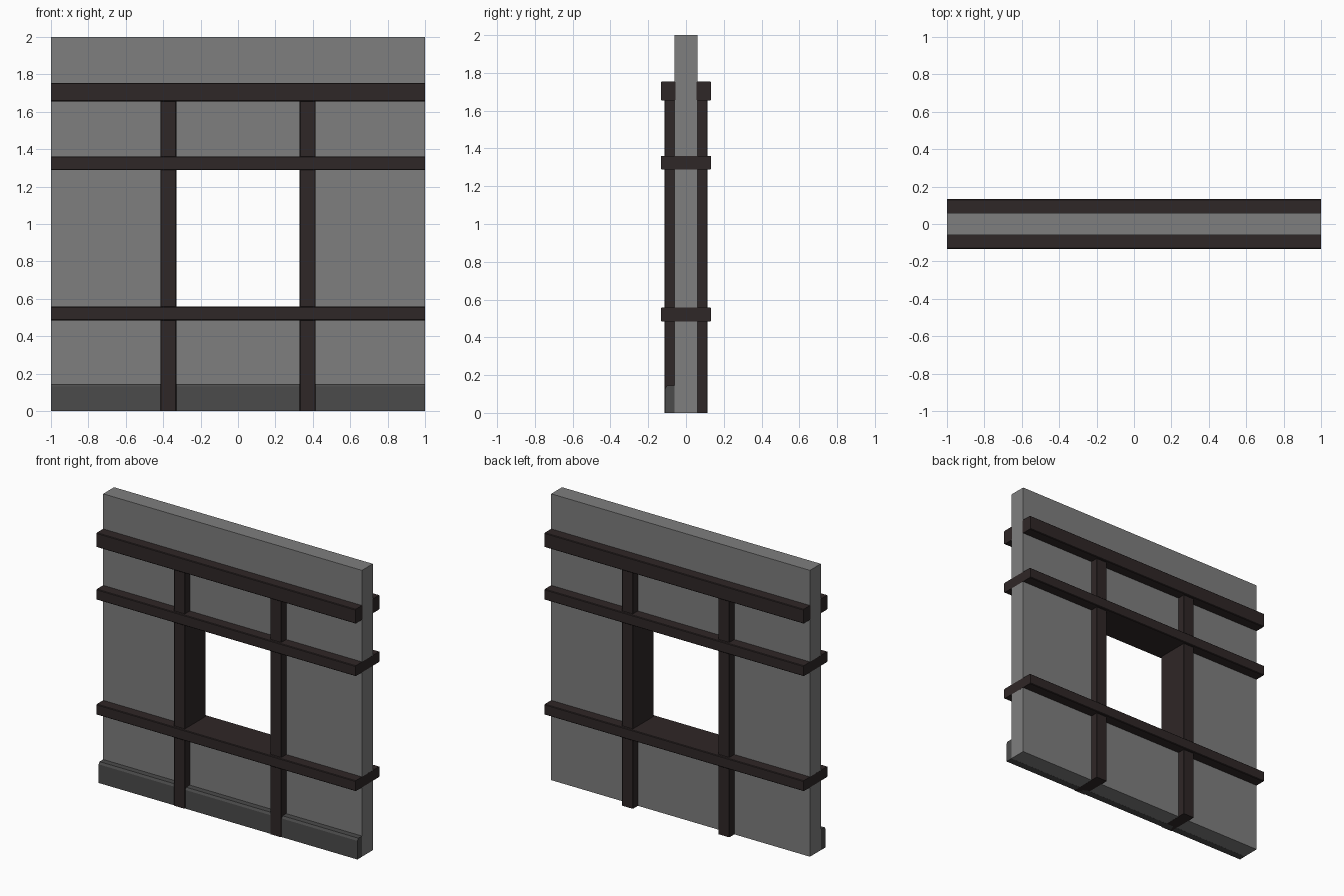
import bpy
import bmesh

if "Cube" in bpy.data.objects:
    bpy.data.objects.remove(bpy.data.objects["Cube"])


def material(name, rgb):
    m = bpy.data.materials.new(name)
    m.diffuse_color = (*rgb, 1)
    m.use_nodes = True
    m.node_tree.nodes["Principled BSDF"].inputs["Base Color"].default_value = m.diffuse_color
    return m


PLASTER = material("plaster", (0.21, 0.21, 0.21))
STONE = material("dark_stone", (0.07, 0.07, 0.07))
WOOD = material("dark_wood", (0.028, 0.02, 0.02))


def finish(name, bm, mat):
    bmesh.ops.recalc_face_normals(bm, faces=bm.faces)
    me = bpy.data.meshes.new(name)
    bm.to_mesh(me)
    bm.free()
    me.materials.append(mat)
    ob = bpy.data.objects.new(name, me)
    bpy.context.collection.objects.link(ob)
    return ob


def extrude(name, profile, axis, lo, hi, mat):
    """Extrude a 2D profile: (y, z) along x, or (x, y) along z."""
    bm = bmesh.new()
    place = (lambda a, b, t: (t, a, b)) if axis == "x" else (lambda a, b, t: (a, b, t))
    face = bm.faces.new([bm.verts.new(place(a, b, lo)) for a, b in profile])
    ext = bmesh.ops.extrude_face_region(bm, geom=[face])["geom"]
    moved = [v for v in ext if isinstance(v, bmesh.types.BMVert)]
    bmesh.ops.translate(bm, verts=moved, vec=place(0, 0, hi - lo))
    return finish(name, bm, mat)


def chamfered(a0, a1, b0, b1, c=0.004):
    return [(a0 + c, b0), (a1 - c, b0), (a1, b0 + c), (a1, b1 - c),
            (a1 - c, b1), (a0 + c, b1), (a0, b1 - c), (a0, b0 + c)]


# Wall panel with a window opening; its rim is hidden inside the timber frame
bm = bmesh.new()
W = 0.9995
rings = []
for y in (-0.06, 0.06):
    for x, z0, z1 in ((W, 0.0005, 2.0), (0.37, 0.52, 1.325)):
        rings.append([bm.verts.new(p) for p in
                      ((-x, y, z0), (x, y, z0), (x, y, z1), (-x, y, z1))])
for a, b in ((0, 1), (2, 3), (0, 2), (1, 3)):
    for i in range(4):
        j = (i + 1) % 4
        bm.faces.new((rings[a][i], rings[a][j], rings[b][j], rings[b][i]))
finish("wall", bm, PLASTER)

# Skirting along the front, with a chamfered top edge
extrude("skirting", [(-0.06, 0), (-0.11, 0), (-0.11, 0.13), (-0.10, 0.145), (-0.06, 0.145)],
        "x", -1, 1, STONE)

# Sill and lintel rails run right through the wall
for name, z0, z1 in (("sill_rail", 0.485, 0.558), ("lintel_rail", 1.288, 1.361)):
    extrude(name, chamfered(-0.133, 0.133, z0, z1), "x", -1, 1, WOOD)

# Top beams on both faces, and posts through the wall on both sides of the window
for side, s in (("front", -1), ("back", 1)):
    y0, y1 = sorted((s * 0.055, s * 0.133))
    extrude(side + "_top_beam", chamfered(y0, y1, 1.655, 1.755), "x", -1, 1, WOOD)
for side, s in (("left", -1), ("right", 1)):
    x0, x1 = sorted((s * 0.33, s * 0.415))
    extrude(side + "_post", chamfered(x0, x1, -0.115, 0.115, 0.003), "z", 0, 1.66, WOOD)
